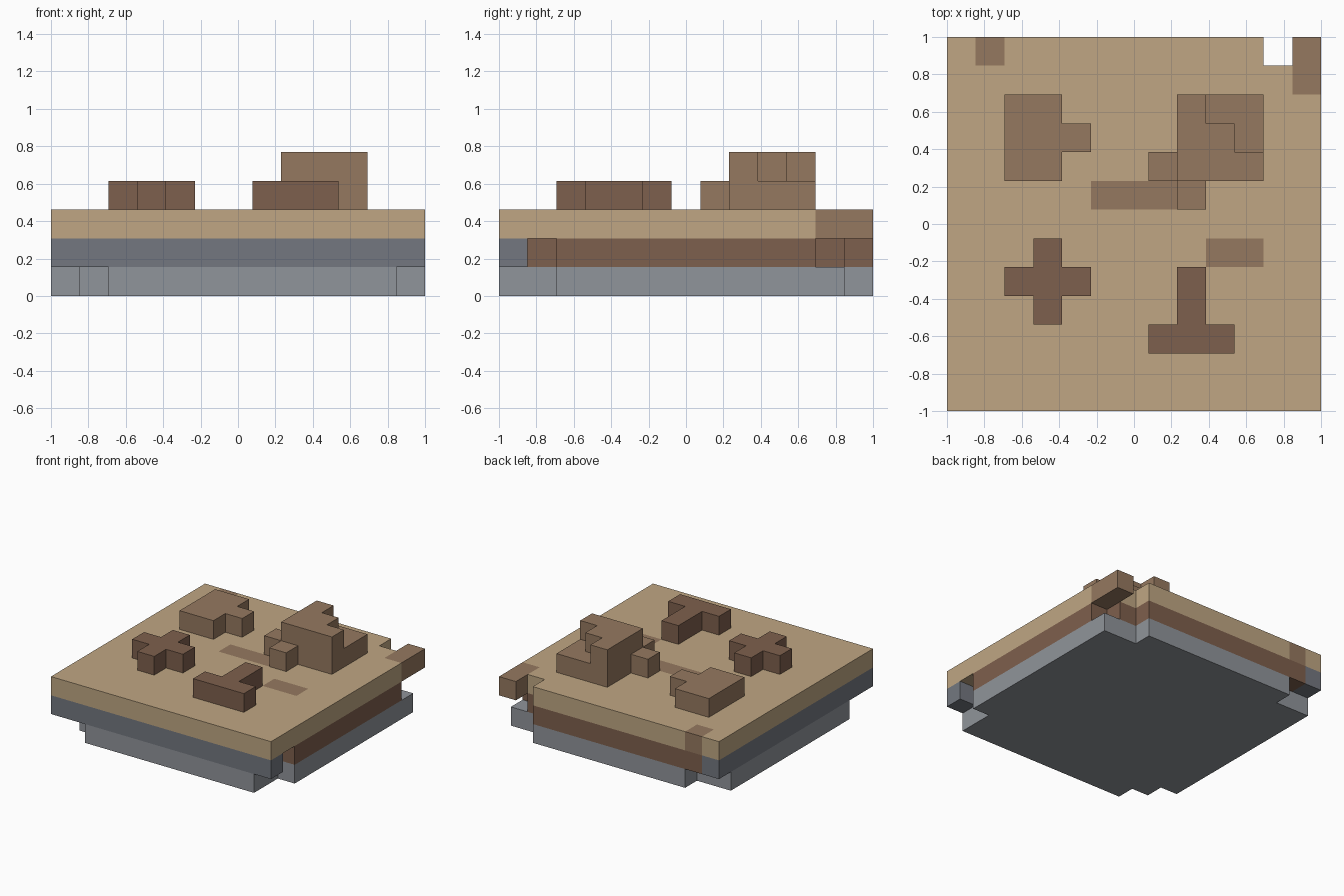
import bpy, bmesh
from mathutils import Vector

if "Cube" in bpy.data.objects:
    bpy.data.objects.remove(bpy.data.objects["Cube"])

N = 13              # cells along one side
S = 2 / N           # cell size
cells = {}          # (x, y, layer) -> part name


def fill(part, layer, *rects):
    """Assign inclusive cell rectangles (x0, x1, y0, y1) to a part; None removes them."""
    for x0, x1, y0, y1 in rects:
        for x in range(x0, x1 + 1):
            for y in range(y0, y1 + 1):
                if part:
                    cells[x, y, layer] = part
                else:
                    cells.pop((x, y, layer), None)


# Stone base with chipped corners
fill("stone_base", 0, (0, 12, 0, 12))
fill(None, 0, (0, 1, 0, 0), (0, 0, 1, 1), (12, 12, 0, 1), (0, 1, 12, 12), (11, 12, 12, 12))

# Middle layer: dark stone along front and left, earth elsewhere
fill("stone_edge", 1, (0, 12, 0, 12))
fill("earth_layer", 1, (1, 12, 1, 12))
fill(None, 1, (12, 12, 1, 1), (11, 11, 12, 12), (12, 12, 11, 12))

# Sand slab with flush dirt patches
fill("sand_slab", 2, (0, 12, 0, 12))
fill(None, 2, (11, 11, 12, 12))
fill("dirt_patches", 2, (1, 1, 12, 12), (12, 12, 11, 12), (5, 7, 7, 7), (9, 10, 5, 5))

# Raised blocks on top
fill("back_left_mound", 3, (2, 3, 8, 10), (4, 4, 9, 9))
fill("back_right_mound", 3, (8, 10, 8, 10), (7, 7, 8, 8), (8, 8, 7, 7))
fill("back_right_mound", 4, (8, 10, 8, 8), (8, 9, 9, 9), (8, 8, 10, 10))
fill("front_left_cross", 3, (2, 4, 4, 4), (3, 3, 3, 5))
fill("front_right_tee", 3, (7, 9, 2, 2), (8, 8, 3, 4))


def material(name, rgb):
    mat = bpy.data.materials.new(name)
    mat.diffuse_color = [(c / 255) ** 2.2 for c in rgb] + [1]
    mat.use_nodes = True
    mat.node_tree.nodes["Principled BSDF"].inputs["Base Color"].default_value = mat.diffuse_color
    return mat


sand = material("sand", (190, 165, 130))
light_dirt = material("light_dirt", (148, 120, 96))
dark_dirt = material("dark_dirt", (125, 96, 78))
light_stone = material("light_stone", (143, 147, 153))
dark_stone = material("dark_stone", (115, 119, 127))
colours = {
    "stone_base": light_stone, "stone_edge": dark_stone, "earth_layer": dark_dirt,
    "sand_slab": sand, "dirt_patches": light_dirt, "back_left_mound": light_dirt,
    "back_right_mound": light_dirt, "front_left_cross": dark_dirt, "front_right_tee": dark_dirt,
}


# Build only the exposed cell faces of each part, merged into large flat faces
for part, mat in colours.items():
    bm = bmesh.new()
    for cell in [c for c, p in cells.items() if p == part]:
        centre = Vector(cell) + Vector((0.5, 0.5, 0.5))
        for axis in range(3):
            for sign in (-1, 1):
                n = Vector((0, 0, 0))
                n[axis] = sign
                if tuple(int(a + b) for a, b in zip(cell, n)) in cells:
                    continue
                u = Vector((0, 0, 0))
                u[(axis + 1) % 3] = 0.5
                v = n.cross(u)
                mid = centre + n * 0.5
                quad = [mid - u - v, mid + u - v, mid + u + v, mid - u + v]
                bm.faces.new([bm.verts.new((p - Vector((N / 2, N / 2, 0))) * S) for p in quad])
    bmesh.ops.remove_doubles(bm, verts=bm.verts[:], dist=1e-4)
    bmesh.ops.dissolve_limit(bm, angle_limit=0.01, verts=bm.verts[:], edges=bm.edges[:])
    mesh = bpy.data.meshes.new(part)
    bm.to_mesh(mesh)
    bm.free()
    mesh.materials.append(mat)
    bpy.context.collection.objects.link(bpy.data.objects.new(part, mesh))
